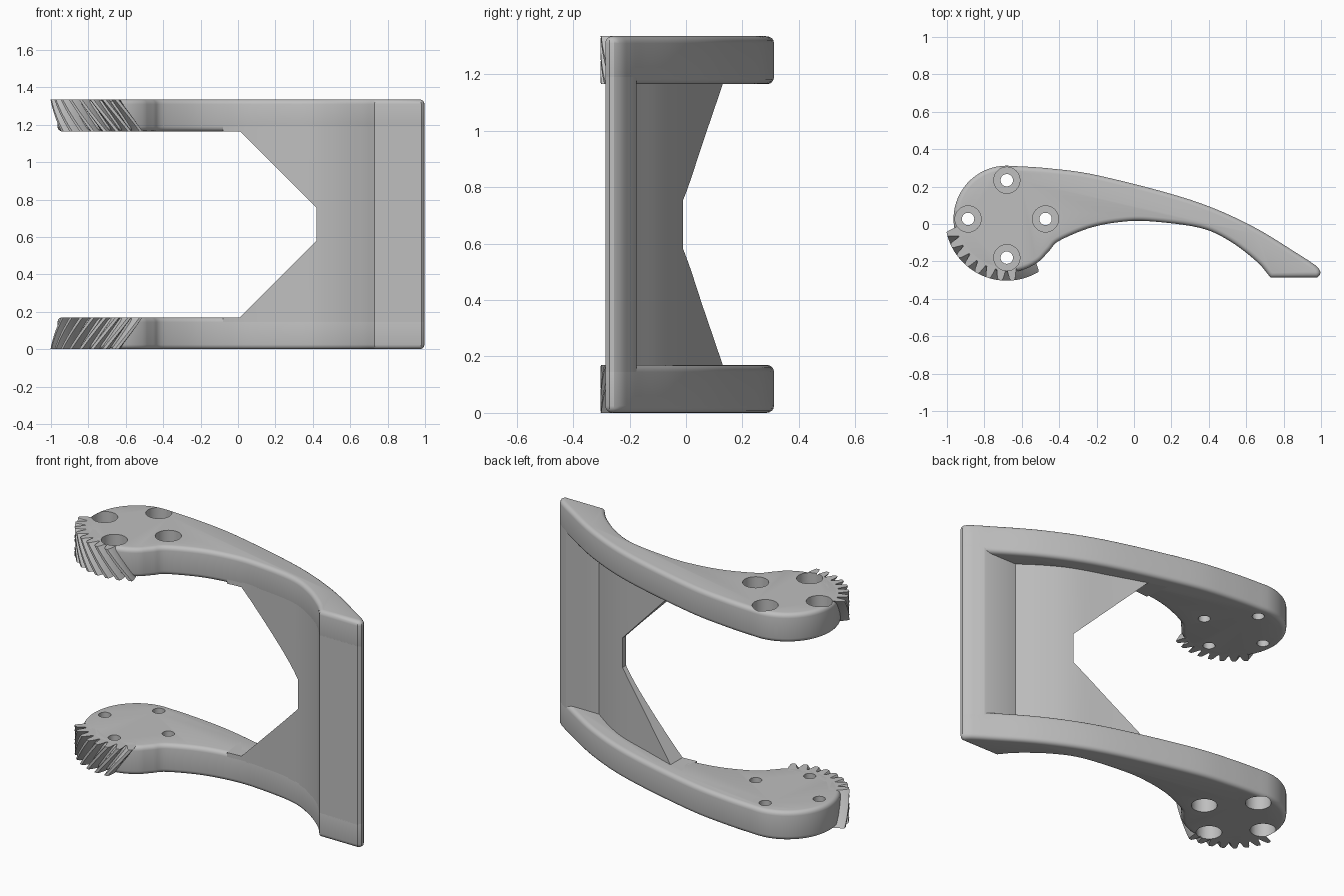
import bpy, bmesh
from math import cos, sin, pi, radians
from mathutils import Matrix, Vector

cube = bpy.data.objects.get("Cube")
if cube:
    bpy.data.objects.remove(cube, do_unlink=True)

HEIGHT, ARM, EDGE = 1.335, 0.17, 0.025
HUB = Vector((-0.68, 0.027))
HUB_R, TIP_R = 0.285, 0.33

grey = bpy.data.materials.new("light grey")
grey.use_nodes = True
grey.diffuse_color = (0.52, 0.52, 0.52, 1)
grey.node_tree.nodes["Principled BSDF"].inputs["Base Color"].default_value = (0.52, 0.52, 0.52, 1)


def finish(name, bm):
    bmesh.ops.recalc_face_normals(bm, faces=bm.faces)
    me = bpy.data.meshes.new(name)
    bm.to_mesh(me)
    bm.free()
    me.materials.append(grey)
    ob = bpy.data.objects.new(name, me)
    bpy.context.collection.objects.link(ob)
    return ob


def select(ob):
    bpy.ops.object.select_all(action="DESELECT")
    ob.select_set(True)
    bpy.context.view_layer.objects.active = ob


def smooth(ob):
    select(ob)
    bpy.ops.object.shade_smooth_by_angle(angle=radians(32))


def cut(ob, cutter):
    mod = ob.modifiers.new("cut", "BOOLEAN")
    mod.operation, mod.solver, mod.object = "DIFFERENCE", "EXACT", cutter
    select(ob)
    bpy.ops.object.modifier_apply(modifier=mod.name)


def spline(pts, steps=6):
    """Smooth curve through the points."""
    p = [Vector(q) for q in pts]
    p = [2 * p[0] - p[1]] + p + [2 * p[-1] - p[-2]]
    out = []
    for a, b, c, d in zip(p, p[1:], p[2:], p[3:]):
        for i in range(steps):
            t = i / steps
            out.append(0.5 * (2 * b + (c - a) * t + (2 * a - 5 * b + 4 * c - d) * t ** 2
                              + (3 * b - a - 3 * c + d) * t ** 3))
    return out + [p[-2]]


def prism(name, pts, z0, z1, bevel=0):
    bm = bmesh.new()
    base = bm.faces.new([bm.verts.new((p[0], p[1], z0)) for p in pts])
    ext = bmesh.ops.extrude_face_region(bm, geom=[base], use_keep_orig=True)["geom"]
    bmesh.ops.translate(bm, vec=(0, 0, z1 - z0),
                        verts=[v for v in ext if isinstance(v, bmesh.types.BMVert)])
    bmesh.ops.recalc_face_normals(bm, faces=bm.faces)
    if bevel:
        rims = [e for e in bm.edges if abs(e.verts[0].co.z - e.verts[1].co.z) < 1e-5]
        bmesh.ops.bevel(bm, geom=rims, offset=bevel, segments=4, profile=0.5,
                        affect="EDGES", clamp_overlap=False)
    return finish(name, bm)


def polar(r, angle):
    return HUB + Vector((r * cos(angle), r * sin(angle)))


# Plan outline: outer sweep, rounded tip, inner arch, round hub
outer = spline([(-0.68, 0.312), (-0.45, 0.297), (-0.18, 0.257), (0.3, 0.13),
                (0.62, -0.005), (0.885, -0.165), (0.965, -0.217)])
tip = [Vector(p) for p in ((0.987, -0.236), (0.997, -0.255), (0.995, -0.272), (0.98, -0.286))]
inner = spline([(0.73, -0.286), (0.655, -0.2), (0.51, -0.09), (0.35, -0.02), (0.08, 0.015),
                (-0.08, 0.01), (-0.24, -0.022), (-0.4, -0.09), (-0.45, -0.14), (-0.495, -0.19)])
hub = [polar(HUB_R, radians(a)) for a in range(306, 92, -6)]

lower_arm = prism("lower_arm", outer + tip + inner + hub, 0, ARM, EDGE)


# Slanted gear teeth around the front of the hub
def gear(name, teeth=8, pitch=radians(11.6), start=radians(189), twist=radians(24), layers=8):
    shape = []
    for i in range(teeth):
        for frac, r in ((0, HUB_R - 0.012), (0.2, TIP_R - 0.012), (0.3, TIP_R),
                        (0.58, TIP_R), (0.68, TIP_R - 0.012), (0.88, HUB_R - 0.012)):
            shape.append((r, start + (i + frac) * pitch))
    end = shape[-1][1]
    shape += [(0.22, end - (end - start) * i / 12) for i in range(13)]
    bm = bmesh.new()
    rings = []
    for k in range(layers + 1):
        t = k / layers
        ring = [polar(r, a + twist * t) for r, a in shape]
        rings.append([bm.verts.new((p.x, p.y, ARM * t)) for p in ring])
    for low, high in zip(rings, rings[1:]):
        for i in range(len(low)):
            j = (i + 1) % len(low)
            bm.faces.new((low[i], low[j], high[j], high[i]))
    bm.faces.new(rings[0])
    bm.faces.new(rings[-1])
    return finish(name, bm)


lower_gear = gear("lower_gear_teeth")


# Four counterbored screw holes
def hole_cutter(name, radius, z0, z1):
    bm = bmesh.new()
    for i in range(4):
        c = polar(0.207, i * pi / 2)
        bmesh.ops.create_cone(bm, cap_ends=True, segments=32, radius1=radius, radius2=radius,
                              depth=z1 - z0, matrix=Matrix.Translation((c.x, c.y, (z0 + z1) / 2)))
    return finish(name, bm)


cutters = [hole_cutter("screw_holes", 0.033, -0.1, 0.3),
           hole_cutter("counterbores", 0.07, -0.1, 0.1)]
for part in (lower_arm, lower_gear):
    for c in cutters:
        cut(part, c)

# Upper arm and teeth mirror the lower ones
for part in (lower_arm, lower_gear):
    bm = bmesh.new()
    bm.from_mesh(part.data)
    bmesh.ops.transform(bm, verts=bm.verts,
                        matrix=Matrix.Translation((0, 0, HEIGHT)) @ Matrix.Diagonal((1, 1, -1, 1)))
    smooth(finish(part.name.replace("lower", "upper"), bm))
    smooth(part)

# Jaw wall joining the arms, with a ledge behind the tip
back = spline([(0.69, -0.175), (0.56, -0.085), (0.42, -0.01), (0.21, 0.062), (0.01, 0.13), (-0.1, 0.165)])
plan = [Vector((0.9, -0.175))] + [p for p in outer if p.x > 0.905] + tip
plan += [p for p in inner if p.x > -0.1] + back[::-1]
jaw_wall = prism("jaw_wall", plan, ARM - 0.03, HEIGHT - ARM + 0.03)

# Tapered opening in the wall
top = HEIGHT - ARM
notch = prism("opening_cutter", [(-0.4, ARM), (0.01, ARM), (0.42, 0.58), (0.42, HEIGHT - 0.58),
                                 (0.01, top), (-0.4, top)], -1, 1)
notch.data.transform(Matrix.Rotation(pi / 2, 4, "X"))
cut(jaw_wall, notch)
smooth(jaw_wall)

for c in cutters + [notch]:
    bpy.data.objects.remove(c, do_unlink=True)
